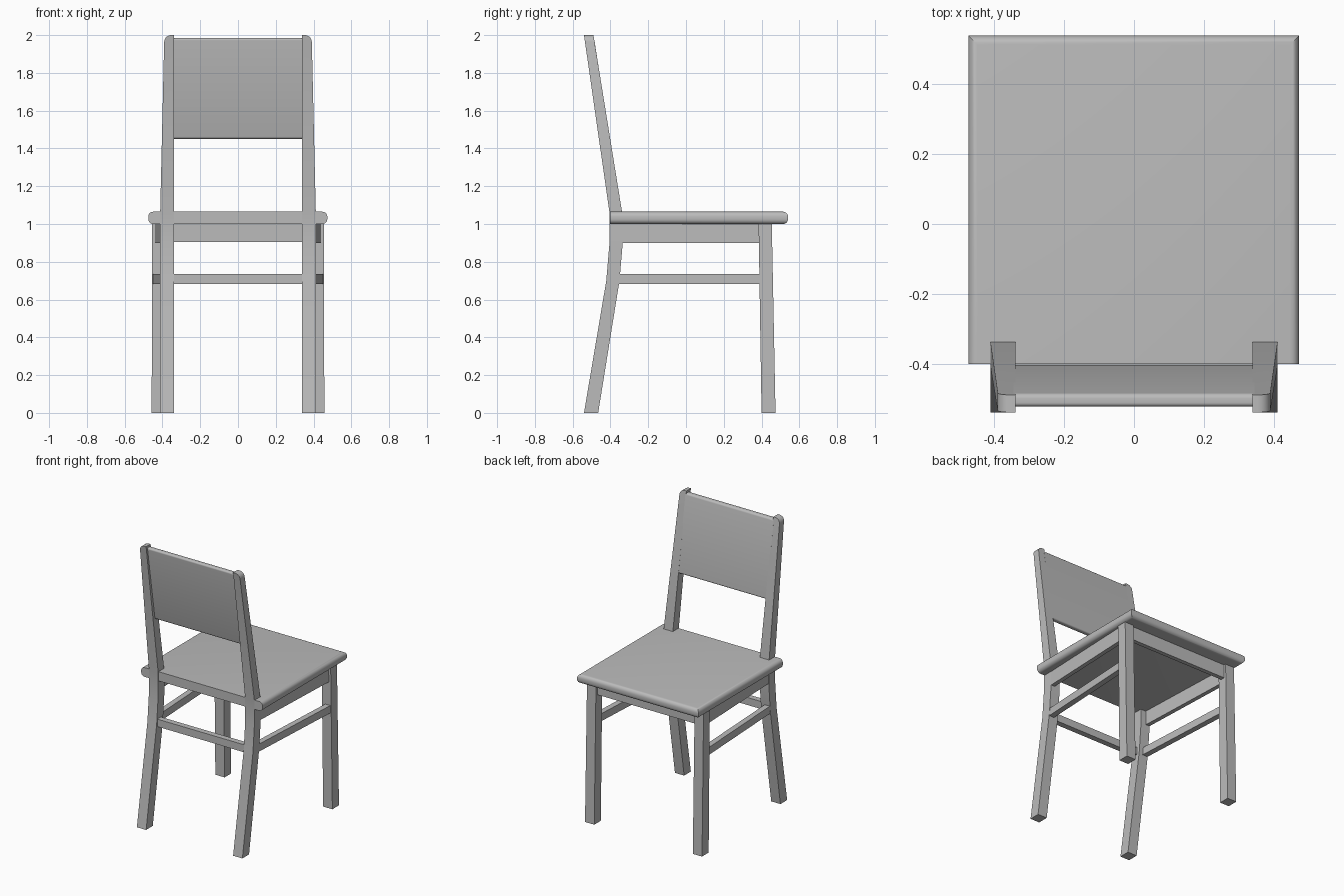
import bpy, bmesh, math
from mathutils import Vector

cube = bpy.data.objects.get("Cube")
if cube:
    bpy.data.objects.remove(cube, do_unlink=True)

mat = bpy.data.materials.new("plain grey")
mat.use_nodes = True
GREY = (0.5, 0.5, 0.5, 1)
mat.diffuse_color = GREY
mat.node_tree.nodes["Principled BSDF"].inputs["Base Color"].default_value = GREY


def finish(name, bm, smooth=False):
    bmesh.ops.recalc_face_normals(bm, faces=bm.faces)
    me = bpy.data.meshes.new(name)
    bm.to_mesh(me)
    bm.free()
    me.materials.append(mat)
    ob = bpy.data.objects.new(name, me)
    bpy.context.collection.objects.link(ob)
    if smooth:
        bpy.ops.object.select_all(action="DESELECT")
        ob.select_set(True)
        bpy.context.view_layer.objects.active = ob
        bpy.ops.object.shade_smooth_by_angle(angle=math.radians(35))
    return ob


def loft(sections):
    """Join rectangular sections, each a list of four corners, into a closed bar."""
    bm = bmesh.new()
    rings = [[bm.verts.new(p) for p in s] for s in sections]
    for a, b in zip(rings, rings[1:]):
        for i in range(4):
            j = (i + 1) % 4
            bm.faces.new((a[i], a[j], b[j], b[i]))
    bm.faces.new(rings[0])
    bm.faces.new(rings[-1])
    return bm


def flat(x0, x1, y0, y1, z):
    return [(x0, y0, z), (x1, y0, z), (x1, y1, z), (x0, y1, z)]


def bevel(bm, test, width):
    edges = [e for e in bm.edges if test(*[v.co for v in e.verts])]
    bmesh.ops.bevel(bm, geom=edges, offset=width, segments=5, profile=0.5, affect="EDGES")


# Seat: rounded on three sides, square along the backrest side
bm = loft([flat(-0.475, 0.473, -0.402, 0.54, z) for z in (1.0, 1.065)])
bevel(bm, lambda a, b: abs(a.z - b.z) < 0.01 and (a.y + b.y) / 2 > -0.3, 0.026)
finish("seat", bm, True)

for side, s in (("left", 1), ("right", -1)):
    # Bent rear leg running up into a tapered post with a rounded outer top
    bm = loft([flat(s * 0.34, s * x, y0, y1, z) for x, y0, y1, z in (
        (0.412, -0.54, -0.465, 0), (0.412, -0.422, -0.352, 0.7),
        (0.412, -0.405, -0.335, 0.9), (0.412, -0.405, -0.338, 1.06),
        (0.39, -0.54, -0.49, 2.0))])
    bevel(bm, lambda a, b: min(a.z, b.z) > 1.9 and min(abs(a.x), abs(b.x)) > 0.38, 0.035)
    finish(side + "_rear_leg", bm, True)

    # Straight front leg
    finish(side + "_front_leg", loft([
        flat(s * 0.385, s * 0.457, 0.4, 0.474, 0),
        flat(s * 0.385, s * 0.455, 0.384, 0.454, 1.01)]))

    # Side rails, splaying outward toward the front legs
    for name, z0, z1, thick, front in (("side_apron", 0.9, 1.005, 0.03, 0.44),
                                       ("side_stretcher", 0.682, 0.735, 0.04, 0.45)):
        ends = []
        for outer, y in ((0.41, -0.36), (front, 0.4)):
            inner = outer - thick
            ends.append([(s * inner, y, z0), (s * outer, y, z0),
                         (s * outer, y, z1), (s * inner, y, z1)])
        finish(side + "_" + name, loft(ends))

# Cross rails
finish("front_apron", loft([flat(-0.39, 0.39, 0.41, 0.44, z) for z in (0.905, 1.005)]))
finish("rear_stretcher", loft([flat(-0.345, 0.345, -0.415, -0.375, z) for z in (0.682, 0.735)]))

# Leaning back panel with rounded top and bottom edges
bm = loft([flat(-0.345, 0.345, y - 0.038, y, z) for y, z in ((-0.402, 1.45), (-0.487, 1.985))])
bevel(bm, lambda a, b: abs(a.x - b.x) > 0.5, 0.013)
finish("back_panel", bm, True)
